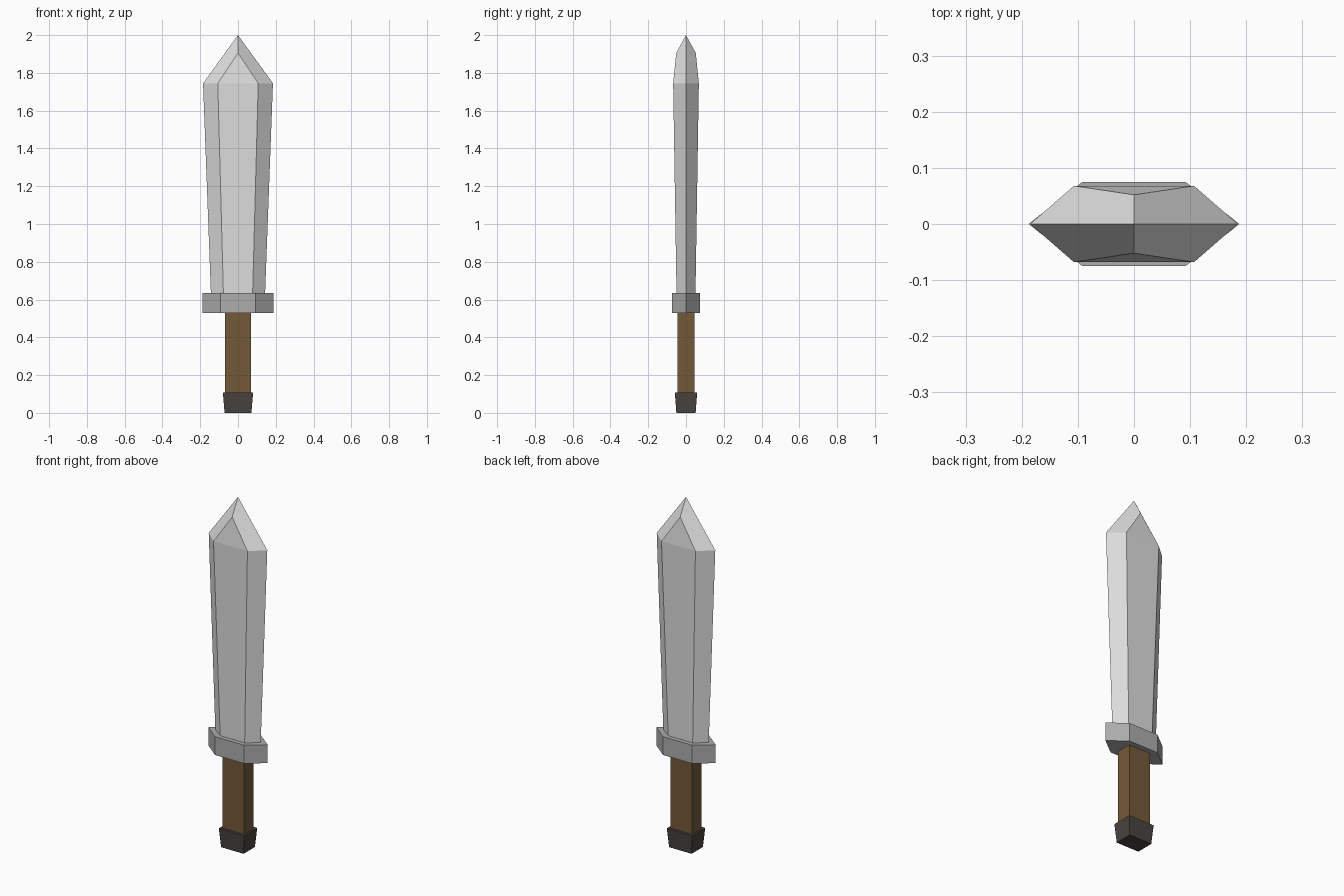
import bpy, bmesh

if "Cube" in bpy.data.objects:
    bpy.data.objects.remove(bpy.data.objects["Cube"])


def material(name, srgb):
    m = bpy.data.materials.new(name)
    lin = [((c / 255 + 0.055) / 1.055) ** 2.4 for c in srgb]
    m.diffuse_color = (*lin, 1)
    m.use_nodes = True
    m.node_tree.nodes["Principled BSDF"].inputs["Base Color"].default_value = m.diffuse_color
    return m


def hexagon(w, f, d, z, edge_z=None):
    """Pointed-end section: half width w, flat half width f, half depth d."""
    e = z if edge_z is None else edge_z
    return [(-w, 0, e), (-f, -d, z), (f, -d, z), (w, 0, e), (f, d, z), (-f, d, z)]


def rect(w, d, z):
    return [(-w, -d, z), (w, -d, z), (w, d, z), (-w, d, z)]


def loft(name, mat, rings, cap_top=True):
    bm = bmesh.new()
    loops = [[bm.verts.new(p) for p in r] for r in rings]
    n = len(loops[0])
    for a, b in zip(loops, loops[1:]):
        for i in range(n):
            j = (i + 1) % n
            bm.faces.new((a[i], a[j], b[j], b[i]))
    bm.faces.new(loops[0][::-1])
    if cap_top:
        bm.faces.new(loops[-1])
    bmesh.ops.remove_doubles(bm, verts=bm.verts[:], dist=1e-4)
    bmesh.ops.recalc_face_normals(bm, faces=bm.faces[:])
    me = bpy.data.meshes.new(name)
    bm.to_mesh(me)
    bm.free()
    me.materials.append(mat)
    ob = bpy.data.objects.new(name, me)
    bpy.context.collection.objects.link(ob)
    return ob


steel = material("bright steel", (222, 222, 222))
dull = material("dull steel", (174, 174, 174))
wood = material("brown grip", (116, 90, 57))
dark = material("dark pommel", (73, 68, 63))

# Blade: flares to the shoulder, then the last ring collapses to ridges and tip
loft("blade", steel, [
    hexagon(0.143, 0.077, 0.05, 0.62),
    hexagon(0.185, 0.107, 0.068, 1.745),
    hexagon(0, 0, 0.052, 1.905, edge_z=2.0),
], cap_top=False)

# Guard: short prism with pointed ends
loft("guard", dull, [hexagon(0.188, 0.092, 0.075, z) for z in (0.53, 0.635)])

# Grip: plain bar
loft("grip", wood, [rect(0.068, 0.044, z) for z in (0.09, 0.54)])

# Pommel: tapered block
loft("pommel", dark, [rect(0.071, 0.051, 0), rect(0.08, 0.059, 0.108)])
